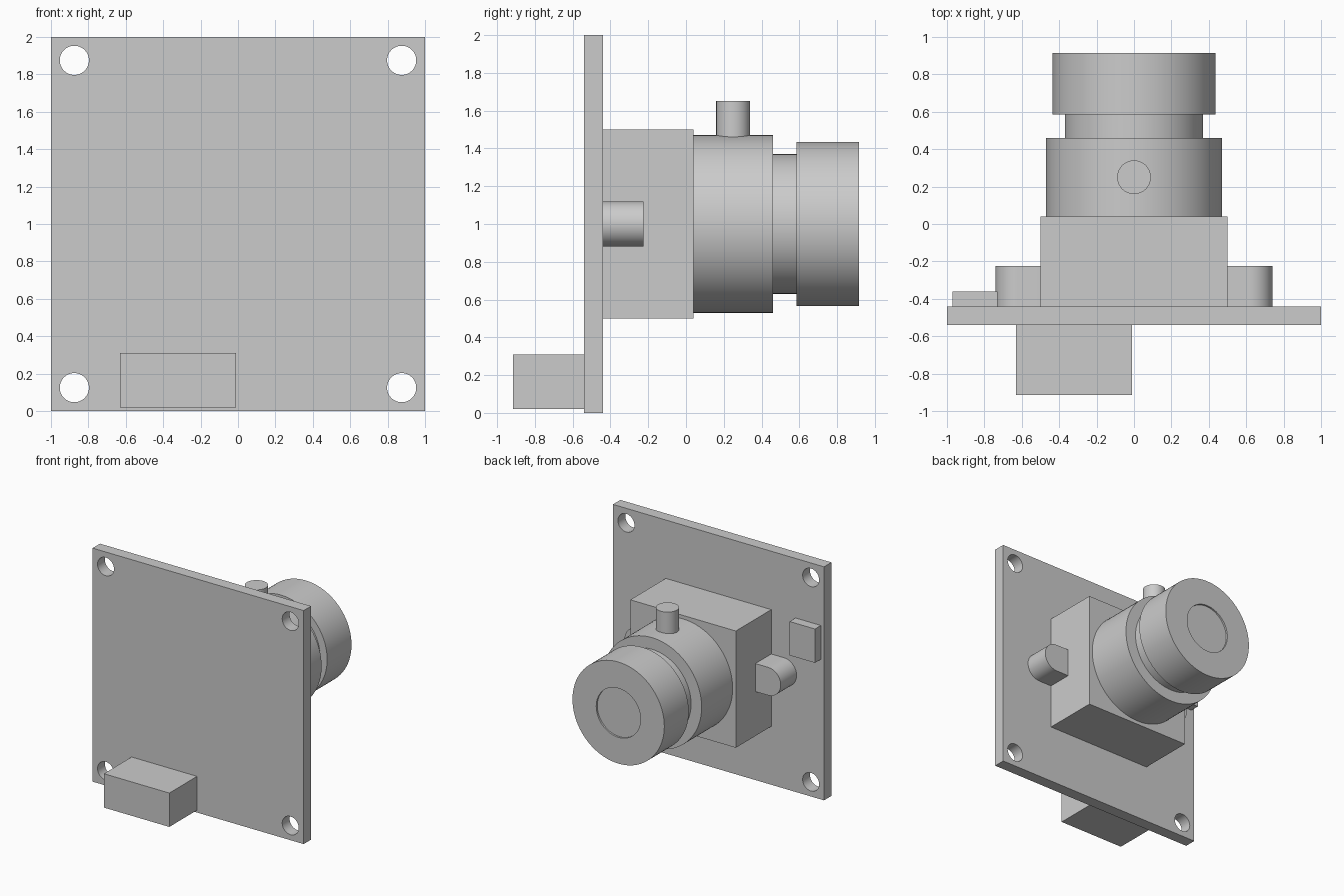
import bpy, bmesh, math
from mathutils import Matrix, Vector

cube = bpy.data.objects.get("Cube")
if cube:
    bpy.data.objects.remove(cube, do_unlink=True)

grey = bpy.data.materials.new("plain grey")
grey.use_nodes = True
colour = (0.6, 0.6, 0.6, 1)
grey.diffuse_color = colour
grey.node_tree.nodes["Principled BSDF"].inputs["Base Color"].default_value = colour


def finish(name, bm, smooth=False):
    bmesh.ops.recalc_face_normals(bm, faces=bm.faces[:])
    mesh = bpy.data.meshes.new(name)
    bm.to_mesh(mesh)
    bm.free()
    obj = bpy.data.objects.new(name, mesh)
    bpy.context.collection.objects.link(obj)
    mesh.materials.append(grey)
    if smooth:
        smooth_sides(obj)
    return obj


def smooth_sides(obj):
    bpy.ops.object.select_all(action="DESELECT")
    obj.select_set(True)
    bpy.context.view_layer.objects.active = obj
    bpy.ops.object.shade_smooth_by_angle(angle=math.radians(30))


def box(name, low, high):
    low, high = Vector(low), Vector(high)
    bm = bmesh.new()
    place = Matrix.Translation((low + high) / 2) @ Matrix.Diagonal((high - low).to_4d())
    bmesh.ops.create_cube(bm, size=1, matrix=place)
    return finish(name, bm)


def cylinder(name, centre, radius, depth, turn=Matrix()):
    bm = bmesh.new()
    bmesh.ops.create_cone(bm, cap_ends=True, segments=64, radius1=radius, radius2=radius,
                          depth=depth, matrix=Matrix.Translation(centre) @ turn)
    return finish(name, bm, True)


def extrude_y(name, outline, start, end):
    """Extrude an x, z outline along y."""
    bm = bmesh.new()
    face = bm.faces.new([bm.verts.new((x, start, z)) for x, z in outline])
    result = bmesh.ops.extrude_face_region(bm, geom=[face], use_keep_orig=True)
    moved = [v for v in result["geom"] if isinstance(v, bmesh.types.BMVert)]
    bmesh.ops.translate(bm, verts=moved, vec=(0, end - start, 0))
    return finish(name, bm, True)


def lathe_y(name, profile, height, steps=96):
    """Turn a radius, y profile about a line along y, with flat end caps."""
    bm = bmesh.new()
    rings = []
    for radius, y in profile:
        angles = [math.tau * i / steps for i in range(steps)]
        rings.append([bm.verts.new((radius * math.cos(a), y, height + radius * math.sin(a)))
                      for a in angles])
    for a, b in zip(rings, rings[1:]):
        for i in range(steps):
            j = (i + 1) % steps
            bm.faces.new((a[i], a[j], b[j], b[i]))
    bm.faces.new(rings[0])
    bm.faces.new(rings[-1])
    return finish(name, bm, True)


# Circuit board with a mounting hole in each corner
board = box("circuit_board", (-1, -0.54, 0), (1, -0.44, 2))
along_y = Matrix.Rotation(math.pi / 2, 4, "X")
for x in (-0.875, 0.875):
    for z in (0.125, 1.875):
        cutter = cylinder("hole_cutter", (x, -0.49, z), 0.078, 0.4, along_y)
        cutter.hide_render = True
        cut = board.modifiers.new("hole", "BOOLEAN")
        cut.object = cutter
        cut.solver = "EXACT"
        bpy.context.view_layer.objects.active = board
        bpy.ops.object.modifier_apply(modifier=cut.name)
        bpy.data.objects.remove(cutter, do_unlink=True)
smooth_sides(board)

# Connector on the front, small chip on the back
box("connector", (-0.63, -0.915, 0.02), (-0.01, -0.54, 0.31))
box("chip", (-0.97, -0.44, 1.2), (-0.73, -0.36, 1.49))

# Lens mount with a rounded ear on each side
box("lens_mount", (-0.5, -0.44, 0.5), (0.5, 0.04, 1.5))
for side, label in ((-1, "right"), (1, "left")):
    arc = [math.pi * (i / 24 - 0.5) for i in range(25)]
    outline = [(0.5, 0.88)] + [(0.62 + 0.12 * math.cos(a), 1 + 0.12 * math.sin(a)) for a in arc]
    outline.append((0.5, 1.12))
    extrude_y(label + "_mount_ear", [(side * x, z) for x, z in outline], -0.44, -0.225)

# Stepped lens barrel with a shallow recessed front glass
lathe_y("lens_barrel", [(0.47, 0.04), (0.47, 0.46), (0.37, 0.46), (0.37, 0.585),
                        (0.435, 0.585), (0.435, 0.915), (0.21, 0.915), (0.21, 0.9)], 1)

# Locking knob on top of the barrel
cylinder("locking_knob", (0, 0.25, 1.525), 0.09, 0.25)
